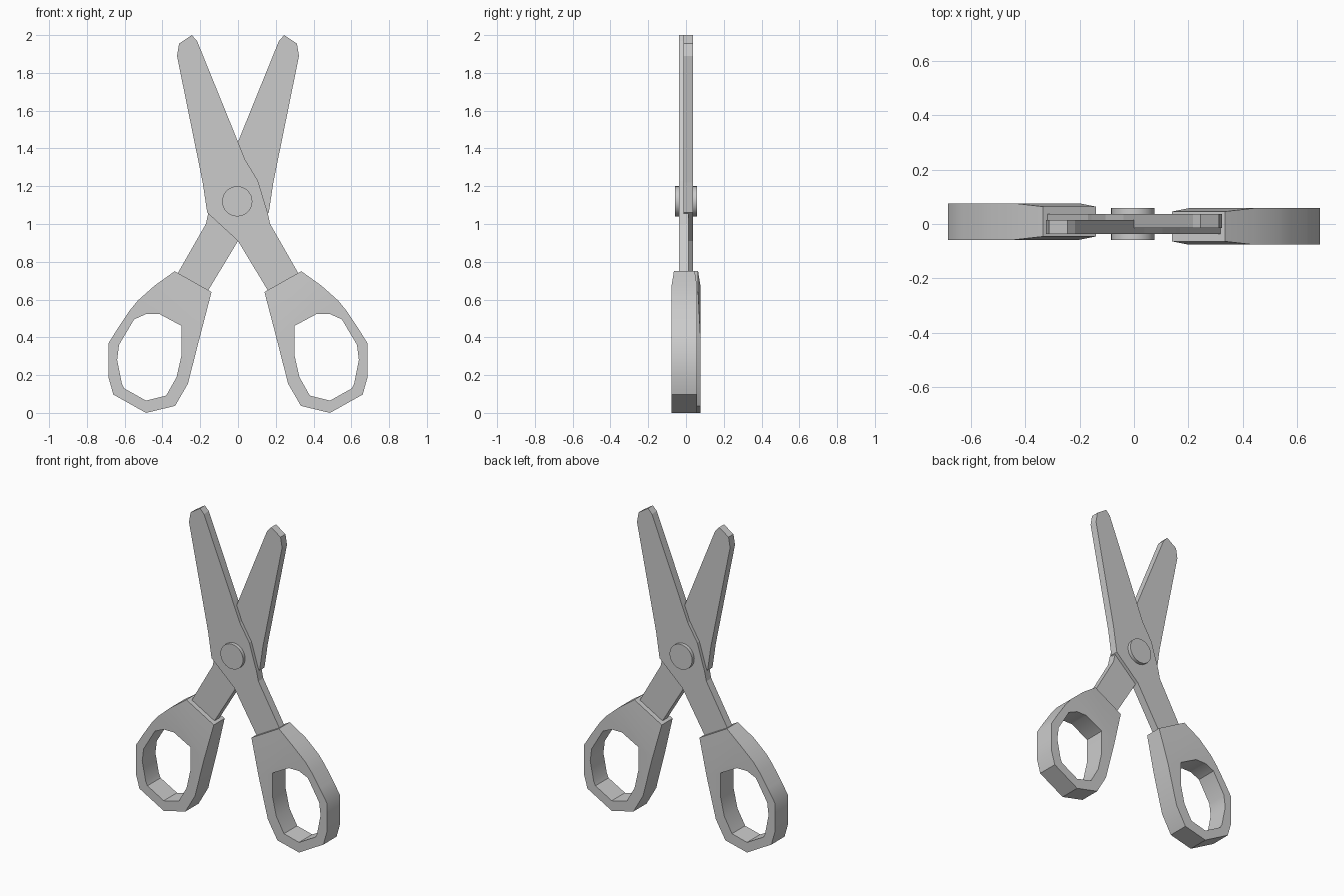
import bpy, bmesh, math
from mathutils import Matrix

if "Cube" in bpy.data.objects:
    bpy.data.objects.remove(bpy.data.objects["Cube"])

# Front-view profiles (x, z) of the half whose handle is on the right
BLADE = [(-0.245, 2.0), (-0.312, 1.955), (-0.323, 1.89), (-0.187, 1.22),
         (-0.163, 1.06), (0.0, 0.91), (0.175, 0.62), (0.33, 0.72),
         (0.17, 1.0), (0.157, 1.06), (0.105, 1.23), (0.038, 1.34),
         (0.0, 1.435), (-0.217, 1.97)]
NECK = [(0.14, 0.64), (0.335, 0.75)]
RING = [(0.44, 0.675), (0.53, 0.595), (0.575, 0.54), (0.635, 0.45), (0.685, 0.37),
        (0.685, 0.185), (0.66, 0.097), (0.487, 0.0), (0.333, 0.037),
        (0.265, 0.155), (0.20, 0.41)]
HOLE = [(0.298, 0.46), (0.415, 0.523), (0.487, 0.523), (0.55, 0.495), (0.63, 0.36),
        (0.64, 0.28), (0.615, 0.155), (0.603, 0.13), (0.487, 0.065),
        (0.38, 0.092), (0.325, 0.19), (0.298, 0.31)]


def finish(bm, name, smooth=False, turned=False):
    """Turn the bmesh into an object, optionally spun half a turn about z."""
    if turned:
        bmesh.ops.rotate(bm, verts=bm.verts, matrix=Matrix.Rotation(math.pi, 3, 'Z'))
    bmesh.ops.recalc_face_normals(bm, faces=bm.faces)
    me = bpy.data.meshes.new(name)
    bm.to_mesh(me)
    bm.free()
    ob = bpy.data.objects.new(name, me)
    bpy.context.collection.objects.link(ob)
    if smooth:
        bpy.ops.object.select_all(action='DESELECT')
        ob.select_set(True)
        bpy.context.view_layer.objects.active = ob
        bpy.ops.object.shade_smooth_by_angle(angle=math.radians(35))


def loop_edges(bm, verts):
    out = []
    for a, b in zip(verts, verts[1:] + verts[:1]):
        out.append(bm.edges.get((a, b)) or bm.edges.new((a, b)))
    return out


def blade(name, turned):
    bm = bmesh.new()
    face = bm.faces.new([bm.verts.new((x, -0.036, z)) for x, z in BLADE])
    ext = bmesh.ops.extrude_face_region(bm, geom=[face], use_keep_orig=True)
    for v in ext['geom']:
        if isinstance(v, bmesh.types.BMVert):
            v.co.y = 0.014
    finish(bm, name, turned=turned)


def handle(name, turned):
    bm = bmesh.new()
    make = lambda pts: [bm.verts.new((x, 0, z)) for x, z in pts]
    neck, ring, hole = make(NECK), make(RING), make(HOLE)
    bm.faces.new([ring[-1]] + neck + [ring[0]])
    bmesh.ops.triangle_fill(bm, edges=loop_edges(bm, ring) + loop_edges(bm, hole),
                            use_beauty=True)
    front = list(bm.verts)
    narrow = {p for p in NECK}
    ext = bmesh.ops.extrude_face_region(bm, geom=list(bm.faces), use_keep_orig=True)
    back = [g for g in ext['geom'] if isinstance(g, bmesh.types.BMVert)]
    for side, verts in ((-1, front), (1, back)):
        for v in verts:
            # The neck end is thinner than the finger ring
            thin = any(abs(v.co.x - x) + abs(v.co.z - z) < 1e-4 for x, z in narrow)
            v.co.y = -0.009 + side * (0.055 if thin else 0.067)
    finish(bm, name, smooth=True, turned=turned)


# Two identical halves, one turned around
for label, turned in (("front", False), ("back", True)):
    blade(label + "_blade", turned)
    handle(label + "_handle", turned)

# Pivot pin
bm = bmesh.new()
bmesh.ops.create_cone(bm, cap_ends=True, segments=32, radius1=0.08, radius2=0.08, depth=0.116,
                      matrix=Matrix.Translation((-0.004, 0, 1.12)) @ Matrix.Rotation(math.pi / 2, 4, 'X'))
finish(bm, "pivot_pin", smooth=True)
